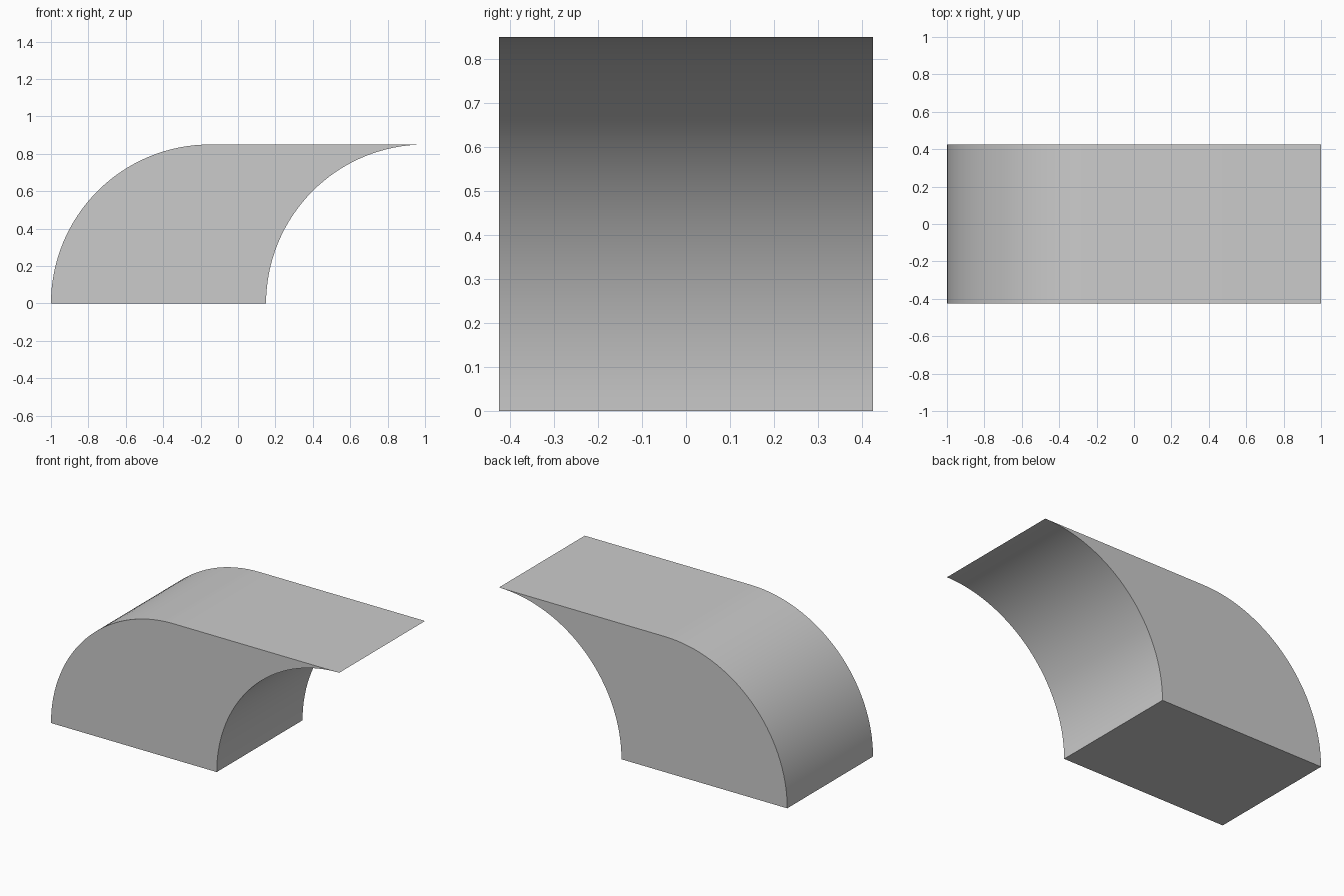
import bpy, bmesh
from math import sin, cos, pi

cube = bpy.data.objects.get("Cube")
if cube:
    bpy.data.objects.remove(cube, do_unlink=True)

RADIUS = 0.85       # quarter-circle radius, also the height
HALF_DEPTH = 0.425
STEPS = 32

# Plain grey finish
grey = bpy.data.materials.new("light_grey")
grey.use_nodes = True
colour = (0.6, 0.6, 0.6, 1)
grey.diffuse_color = colour
grey.node_tree.nodes["Principled BSDF"].inputs["Base Color"].default_value = colour


def quarter_arc(centre_x):
    """Quarter circle rising from the ground to its crown."""
    angles = [pi / 2 * i / STEPS for i in range(STEPS + 1)]
    return [(centre_x - RADIUS * cos(a), RADIUS * sin(a)) for a in angles]


# Profile: convex outer arc, flat top, concave inner arc, flat base
profile = quarter_arc(RADIUS - 1) + quarter_arc(1)[::-1]

# Extrude the profile through the depth
bm = bmesh.new()
front = bm.faces.new([bm.verts.new((x, -HALF_DEPTH, z)) for x, z in profile])
extruded = bmesh.ops.extrude_face_region(bm, geom=[front], use_keep_orig=True)
back = [v for v in extruded["geom"] if isinstance(v, bmesh.types.BMVert)]
bmesh.ops.translate(bm, verts=back, vec=(0, 2 * HALF_DEPTH, 0))
bmesh.ops.recalc_face_normals(bm, faces=bm.faces)

mesh = bpy.data.meshes.new("curved_slope_block")
bm.to_mesh(mesh)
bm.free()
mesh.materials.append(grey)
block = bpy.data.objects.new("curved_slope_block", mesh)
bpy.context.collection.objects.link(block)

# Smooth the arcs, keep the rims sharp
bpy.ops.object.select_all(action="DESELECT")
block.select_set(True)
bpy.context.view_layer.objects.active = block
bpy.ops.object.shade_smooth_by_angle(angle=pi / 6)
